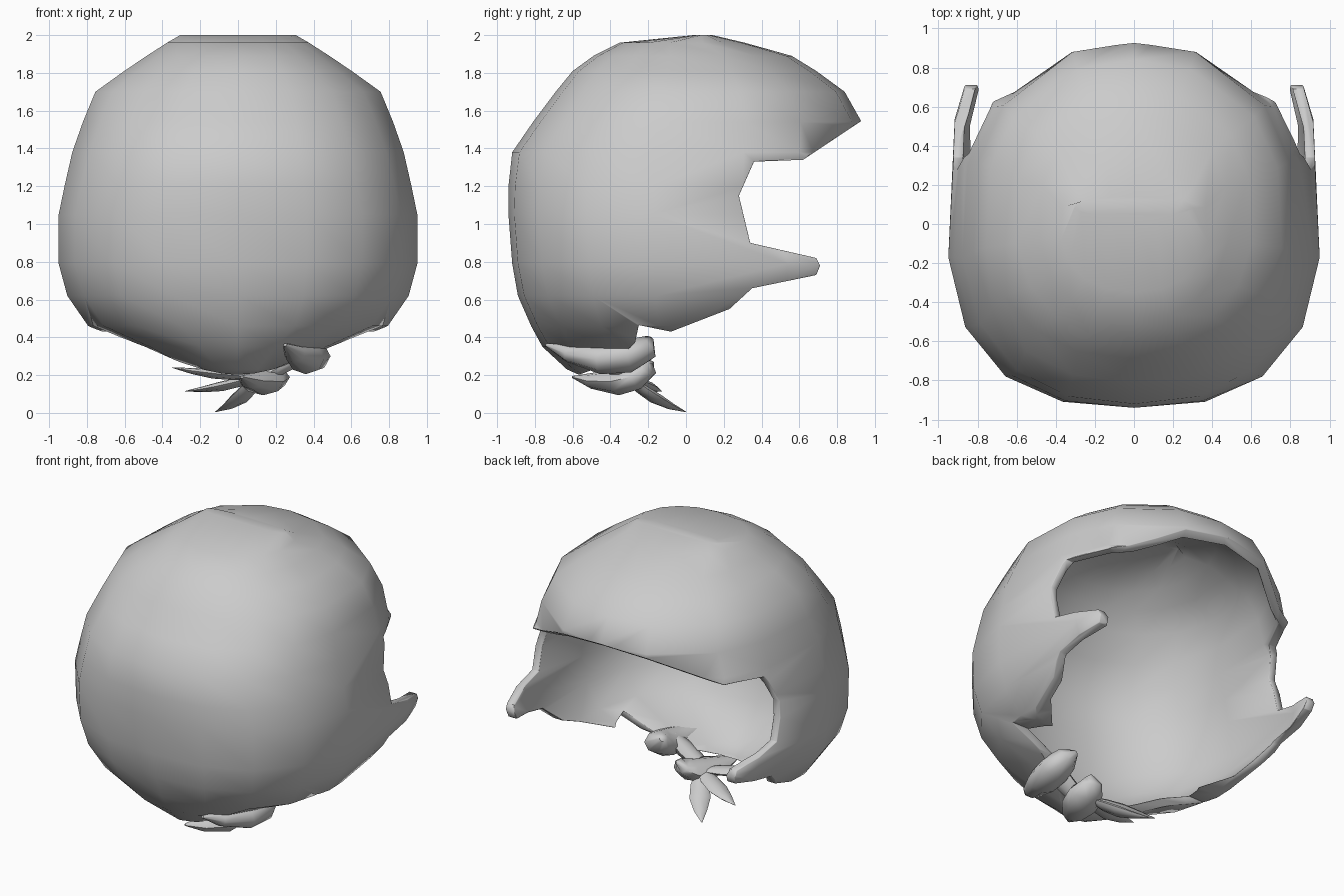
import bpy, bmesh, math
from mathutils import Vector

if "Cube" in bpy.data.objects:
    bpy.data.objects.remove(bpy.data.objects["Cube"])


def finish(name, bm, fix_normals=True):
    if fix_normals:
        bmesh.ops.recalc_face_normals(bm, faces=bm.faces)
    me = bpy.data.meshes.new(name)
    bm.to_mesh(me)
    bm.free()
    ob = bpy.data.objects.new(name, me)
    bpy.context.collection.objects.link(ob)
    return ob


def smooth(ob, angle=40):
    bpy.ops.object.select_all(action='DESELECT')
    bpy.context.view_layer.objects.active = ob
    ob.select_set(True)
    bpy.ops.object.shade_smooth_by_angle(angle=math.radians(angle))


def loft(bm, rings):
    """Skin a stack of closed rings and cap both ends."""
    rows = [[bm.verts.new(p) for p in r] for r in rings]
    n = len(rows[0])
    faces = [bm.faces.new((a[i], a[(i + 1) % n], b[(i + 1) % n], b[i]))
             for a, b in zip(rows, rows[1:]) for i in range(n)]
    faces.append(bm.faces.new(rows[0][::-1]))
    faces.append(bm.faces.new(rows[-1]))
    return faces


# Head levels: height, half width, back y, front y, squareness of the back
LEVELS = [
    (0.19, 0.17, -0.54, 0.6, 2.2), (0.23, 0.28, -0.63, 0.8, 2.2),
    (0.35, 0.53, -0.76, 1.2, 2.3), (0.46, 0.80, -0.82, 1.5, 2.4),
    (0.62, 0.91, -0.89, 1.6, 2.5), (0.79, 0.955, -0.92, 1.6, 2.6),
    (1.05, 0.955, -0.94, 1.4, 2.6), (1.20, 0.925, -0.94, 1.15, 2.5),
    (1.38, 0.885, -0.92, 0.93, 2.4), (1.54, 0.83, -0.81, 0.93, 2.3),
    (1.70, 0.765, -0.69, 0.84, 2.2), (1.81, 0.61, -0.60, 0.69, 2.2),
    (1.89, 0.49, -0.49, 0.56, 2.2), (1.96, 0.38, -0.35, 0.31, 2.2),
    (2.0, 0.31, 0.04, 0.14, 2.2)]
# Column directions around one half, front opening to back
HALF = [(0, 1), (0.37, 0.925), (0.85, 0.68), (1, 0.34), (1, -0.20),
        (0.92, -0.58), (0.685, -0.83), (0.38, -0.965), (0, -1)]
COLUMNS = HALF + [(-x, y) for x, y in HALF[-2:0:-1]]


def level_ring(z, w, yb, yf, square):
    yc = min(0.02, (yb + yf) / 2) if z < 1.95 else (yb + yf) / 2
    ring = []
    for c, s in COLUMNS:
        n = square if s < 0 else 2.2
        r = (abs(c) ** n + abs(s) ** n) ** (-1 / n)
        ring.append(Vector((w * c * r, yc + (yf - yc if s > 0 else yc - yb) * s * r, z)))
    return ring


# Hollow hair shell: outer skin plus a smaller inner skin
bm = bmesh.new()
outer = [level_ring(*l) for l in LEVELS]
mid = Vector((0, 0, 1.1))
loft(bm, outer)
inner = loft(bm, [[mid + (p - mid) * 0.945 for p in r] for r in outer])
bmesh.ops.reverse_faces(bm, faces=inner)
bmesh.ops.recalc_face_normals(bm, faces=[f for f in bm.faces if f not in set(inner)])
bmesh.ops.recalc_face_normals(bm, faces=inner)
bmesh.ops.reverse_faces(bm, faces=inner)
shell = finish("hair_shell", bm, fix_normals=False)

# Side profile that trims the face opening, sideburns and nape
PROFILE = [(-1.3, 2.3), (1.4, 2.3), (1.4, 1.86), (0.92, 1.54), (0.62, 1.34), (0.36, 1.33),
           (0.28, 1.15), (0.34, 0.90), (0.69, 0.82), (0.71, 0.78), (0.69, 0.73),
           (0.35, 0.66), (0.23, 0.55), (-0.08, 0.43), (-0.25, 0.465), (-0.27, 0.37),
           (-0.38, 0.27), (-0.60, 0.19), (-0.66, 0.12), (-1.3, 0.12)]
bm = bmesh.new()
loft(bm, [[(x, y, z) for y, z in PROFILE] for x in (-1.3, 1.3)])
cutter = finish("trim_profile", bm)
cutter.hide_render = True
trim = shell.modifiers.new("trim", 'BOOLEAN')
trim.operation = 'INTERSECT'
trim.solver = 'EXACT'
trim.object = cutter
weld = shell.modifiers.new("weld", 'WELD')
weld.merge_threshold = 0.006
# Soft chamfer along the cut rim
rim = shell.modifiers.new("rim", 'BEVEL')
rim.limit_method = 'ANGLE'
rim.angle_limit = math.radians(55)
rim.width = 0.015
rim.segments = 1
bpy.context.view_layer.objects.active = shell
for name in ("trim", "weld", "rim"):
    bpy.ops.object.modifier_apply(modifier=name)
bpy.data.objects.remove(cutter)
smooth(shell, 50)


# Tapered strands: flattened eight-sided sweep along a short path
def strand(name, pts, widths, thick, up=(0, 0, 1)):
    pts = [Vector(p) for p in pts]
    rings = []
    for i, p in enumerate(pts):
        t = (pts[min(i + 1, len(pts) - 1)] - pts[max(i - 1, 0)]).normalized()
        side = t.cross(Vector(up)).normalized()
        nor = side.cross(t)
        w = widths[i]
        rings.append([p + side * w * math.cos(k * math.pi / 4)
                      + nor * w * thick * math.sin(k * math.pi / 4) for k in range(8)])
    bm = bmesh.new()
    loft(bm, rings)
    smooth(finish(name, bm), 60)


# Two plump plait lobes under the nape
strand("plait_upper", [(0.25, -0.74, 0.36), (0.30, -0.62, 0.315), (0.36, -0.45, 0.285),
                       (0.38, -0.31, 0.30), (0.36, -0.22, 0.34), (0.31, -0.20, 0.39)],
       [0.01, 0.06, 0.10, 0.11, 0.09, 0.03], 0.8)
strand("plait_lower", [(0.02, -0.60, 0.19), (0.07, -0.50, 0.17), (0.13, -0.36, 0.165),
                       (0.17, -0.26, 0.19), (0.18, -0.20, 0.23), (0.20, -0.20, 0.27)],
       [0.01, 0.07, 0.12, 0.11, 0.07, 0.03], 0.6)
# Link joining the lobes to the nape
strand("plait_link", [(0.34, -0.34, 0.34), (0.26, -0.36, 0.27), (0.16, -0.36, 0.21)],
       [0.05, 0.07, 0.06], 0.7)

# Loose pointed ends
for name, tip, bend in (("loose_end_upper", (-0.35, -0.42, 0.24), (-0.14, -0.42, 0.20)),
                        ("loose_end_middle", (-0.28, -0.13, 0.115), (-0.08, -0.22, 0.13)),
                        ("loose_end_lower", (-0.12, 0.0, 0.005), (0.02, -0.16, 0.05))):
    base = Vector((0.10, -0.31, 0.19))
    b, e = Vector(bend), Vector(tip)
    path = [base * (1 - t) ** 2 + b * 2 * t * (1 - t) + e * t * t
            for t in (0, 0.25, 0.5, 0.75, 1)]
    strand(name, path, [0.03, 0.06, 0.065, 0.04, 0.003], 0.4)
